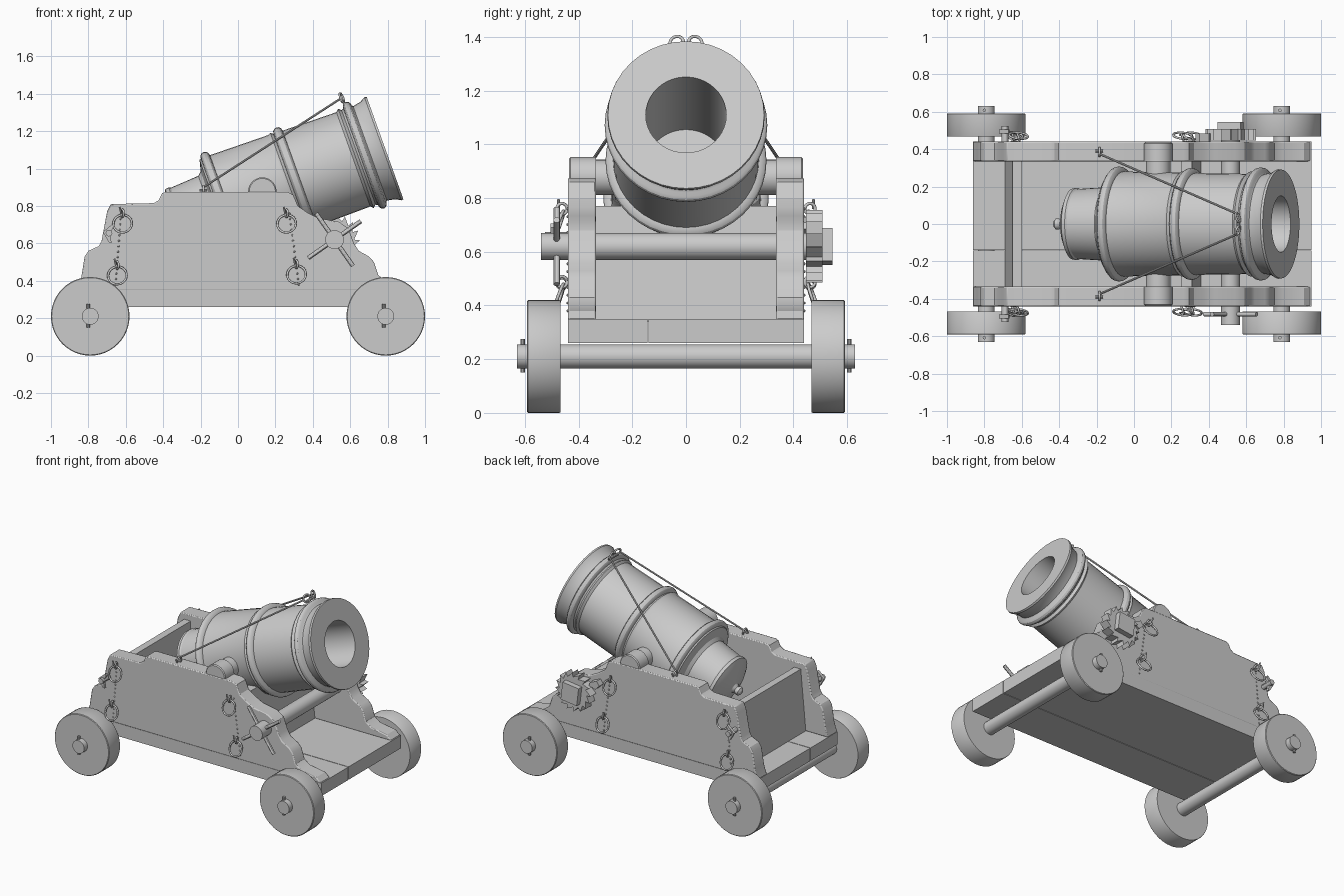
import bpy, bmesh, math
from mathutils import Vector, Matrix

if "Cube" in bpy.data.objects:
    bpy.data.objects.remove(bpy.data.objects["Cube"])

TILT = math.radians(19.75)
MUZZLE = Vector((0.786, 0, 1.11))
U = Vector((math.cos(TILT), 0, math.sin(TILT)))


def finish(name, bm, smooth=True):
    bmesh.ops.recalc_face_normals(bm, faces=bm.faces)
    me = bpy.data.meshes.new(name)
    bm.to_mesh(me)
    bm.free()
    ob = bpy.data.objects.new(name, me)
    bpy.context.collection.objects.link(ob)
    if smooth:
        bpy.ops.object.select_all(action='DESELECT')
        ob.select_set(True)
        bpy.context.view_layer.objects.active = ob
        bpy.ops.object.shade_smooth_by_angle(angle=math.radians(30))
    return ob


def lathe(name, prof, origin, axis, n=32):
    # revolve (distance, radius) pairs about an axis; radius 0 closes an end
    bm = bmesh.new()
    rot = Vector(axis).to_track_quat('Z', 'Y')
    rings = []
    for s, r in prof:
        count = n if r > 0 else 1
        rings.append([bm.verts.new(Vector(origin) + rot @ Vector((r * math.cos(2 * math.pi * i / n),
                      r * math.sin(2 * math.pi * i / n), s))) for i in range(count)])
    for a, b in zip(rings, rings[1:]):
        for i in range(n):
            j = (i + 1) % n
            q = [a[i % len(a)], a[j % len(a)], b[j % len(b)], b[i % len(b)]]
            bm.faces.new(list(dict.fromkeys(q)))
    return finish(name, bm)


def rod(name, p0, p1, r, n=24):
    d = Vector(p1) - Vector(p0)
    return lathe(name, [(0, 0), (0, r), (d.length, r), (d.length, 0)], p0, d, n)


def plate(name, pts, y0, y1, bevel=0.0):
    # side outline in x, z pushed from y0 to y1
    bm = bmesh.new()
    f = bm.faces.new([bm.verts.new((x, y0, z)) for x, z in pts])
    ext = bmesh.ops.extrude_face_region(bm, geom=[f])
    bmesh.ops.translate(bm, vec=(0, y1 - y0, 0), verts=[v for v in ext['geom'] if isinstance(v, bmesh.types.BMVert)])
    ob = finish(name, bm)
    if bevel:
        m = ob.modifiers.new('bevel', 'BEVEL')
        m.width, m.segments = bevel, 2
        m.limit_method, m.angle_limit = 'ANGLE', math.radians(60)
    return ob


def ring(name, c, R, r, normal):
    bpy.ops.mesh.primitive_torus_add(major_radius=R, minor_radius=r, major_segments=24, minor_segments=8,
                                     location=c, rotation=Vector(normal).to_track_quat('Z', 'Y').to_euler())
    ob = bpy.context.object
    ob.name = name
    bpy.ops.object.shade_smooth()
    return ob


def bead(s, r, w):
    # rounded moulding around the barrel
    return [(s + w * math.cos(a), r + 0.028 * math.sin(a)) for a in [math.pi * k / 6 for k in range(7)]]


# barrel with muzzle flare, mouldings, narrow chamber, button and hollow bore
prof = [(-0.58, 0), (-0.58, 0.15), (0, 0.15), (0, 0.291), (-0.012, 0.293), (-0.04, 0.277), (-0.085, 0.268)]
prof += bead(-0.115, 0.275, 0.024) + [(-0.15, 0.268)]
prof += [(-0.165, 0.282), (-0.18, 0.268)] + bead(-0.51, 0.272, 0.026)
prof += [(-0.55, 0.283), (-0.565, 0.276)] + bead(-0.92, 0.28, 0.026)
prof += [(-0.955, 0.275), (-0.97, 0.215), (-0.99, 0.197), (-1.15, 0.187), (-1.16, 0.193), (-1.18, 0.19),
         (-1.188, 0.175), (-1.205, 0.14), (-1.222, 0.085), (-1.235, 0.035), (-1.25, 0.022), (-1.262, 0.03),
         (-1.277, 0.03), (-1.288, 0.018), (-1.292, 0)]
lathe('barrel', prof, MUZZLE, U, 40)

# carriage floor boards
floor_profile = [(-0.86, 0.26), (0.95, 0.26), (0.95, 0.35), (-0.86, 0.35)]
plate('floor_board_narrow', floor_profile, -0.44, -0.143)
plate('floor_board_wide', floor_profile, -0.139, 0.44)

# slanted transoms between the cheeks
plate('rear_transom', [(-0.69, 0.34), (-0.62, 0.34), (-0.60, 0.77), (-0.65, 0.77)], -0.34, 0.34)
plate('front_transom', [(0.28, 0.34), (0.36, 0.34), (0.31, 0.77), (0.25, 0.77)], -0.34, 0.34)

cheek = [(-0.86, 0.348), (-0.838, 0.417), (-0.82, 0.53), (-0.80, 0.56), (-0.745, 0.585), (-0.73, 0.61),
         (-0.70, 0.77), (-0.68, 0.81), (-0.45, 0.815), (-0.425, 0.83), (-0.405, 0.868), (-0.385, 0.875),
         (0.265, 0.875), (0.295, 0.86), (0.32, 0.80), (0.37, 0.765), (0.43, 0.735), (0.54, 0.715),
         (0.59, 0.68), (0.62, 0.60), (0.645, 0.56), (0.70, 0.53), (0.727, 0.50), (0.75, 0.43),
         (0.79, 0.40), (0.91, 0.38), (0.945, 0.348)]
ring_spots = [(-0.617, 0.705), (-0.645, 0.428), (0.26, 0.705), (0.313, 0.433)]

for s, side in ((-1, 'front'), (1, 'back')):
    plate(side + '_cheek', cheek, s * 0.335, s * 0.44, 0.006)
    # trunnion with narrower neck
    lathe(side + '_trunnion', [(0.2, 0), (0.2, 0.066), (0.335, 0.066), (0.335, 0.076), (0.43, 0.076),
                               (0.436, 0.07), (0.436, 0)], (0.13, 0, 0.877), (0, s, 0))
    # wheels and their pins
    for x, end in ((-0.79, 'rear'), (0.79, 'muzzle')):
        lathe(f'{side}_{end}_wheel', [(0.468, 0), (0.468, 0.208), (0.472, 0.21), (0.588, 0.21),
                                      (0.592, 0.206), (0.592, 0)], (x, 0, 0.21), (0, s, 0), 48)
        rod(f'{side}_{end}_linch_pin', (x - 0.01, s * 0.608, 0.15), (x - 0.01, s * 0.608, 0.275), 0.009, 10)
    # hanging rings on eye bolts
    for i, (x, z) in enumerate(ring_spots):
        ring(f'{side}_ring_{i}', (x, s * 0.472, z), 0.05, 0.006, (0.1, 1, s * 0.35))
        ring(f'{side}_eye_{i}', (x, s * 0.462, z + 0.055), 0.02, 0.006, (1, 0.3, 0))
        rod(f'{side}_eye_pin_{i}', (x - 0.008, s * 0.475, z + 0.055), (x - 0.016, s * 0.475, z + 0.09), 0.005, 8)
    # rows of rivets where the transoms meet the cheek
    bm = bmesh.new()
    for (x0, x1) in ((-0.625, -0.655), (0.275, 0.325)):
        for k in range(14):
            t = k / 13
            bmesh.ops.create_icosphere(bm, subdivisions=1, radius=0.006,
                matrix=Matrix.Translation((x0 + (x1 - x0) * t, s * 0.44, 0.76 - 0.38 * t)))
    finish(side + '_rivets', bm)
    # rear cleat
    rod(side + '_cleat_post', (-0.69, s * 0.43, 0.655), (-0.69, s * 0.525, 0.655), 0.018, 12)
    plate(side + '_cleat_horn', [(-0.722, 0.66), (-0.67, 0.705), (-0.665, 0.69), (-0.685, 0.65), (-0.675, 0.60),
                                 (-0.69, 0.605)], s * 0.485, s * 0.505)
    # stay cable with staple below and ring above
    rod(side + '_stay_cable', (-0.185, s * 0.375, 0.90), (0.55, s * 0.055, 1.375), 0.006, 8)
    ring(side + '_cable_staple', (-0.185, s * 0.385, 0.885), 0.022, 0.006, (1, 0, 0))
    rod(side + '_staple_bar', (-0.205, s * 0.39, 0.883), (-0.165, s * 0.39, 0.883), 0.007, 8)
    ring(side + '_barrel_ring', (0.555, s * 0.035, 1.378), 0.026, 0.006, (1, s * 0.3, 0.4))
rod('barrel_ring_bar', (0.558, -0.04, 1.36), (0.558, 0.04, 1.36), 0.01, 10)

# axles
for x, end in ((-0.79, 'rear'), (0.79, 'muzzle')):
    rod(end + '_axle', (x, -0.63, 0.21), (x, 0.63, 0.21), 0.045, 28)

# winch shaft with crossed handle bars
WX, WZ = 0.516, 0.62
rod('winch_shaft', (WX, -0.54, WZ), (WX, 0.5, WZ), 0.05, 28)
for k, a in enumerate((math.radians(35), math.radians(125))):
    d = Vector((math.cos(a), 0, math.sin(a))) * 0.172
    c = Vector((WX, -0.482, WZ))
    rod(f'winch_handle_{k}', c - d, c + d, 0.012, 12)

# toothed ratchet wheel with square cap and pawl
teeth = []
for k in range(16):
    for da, r in ((0, 0.105), (0.93, 0.135)):
        a = 2 * math.pi * (k + da) / 16
        teeth.append((WX + r * math.cos(a), WZ + r * math.sin(a)))
plate('ratchet_wheel', teeth, 0.446, 0.508)
plate('ratchet_cap', [(WX + 0.088 * math.cos(a), WZ + 0.088 * math.sin(a))
                      for a in [math.radians(52 + 90 * i) for i in range(4)]], 0.505, 0.545)
plate('ratchet_pawl', [(0.33, 0.70), (0.36, 0.67), (0.41, 0.685), (0.40, 0.71), (0.35, 0.73)], 0.44, 0.485)
